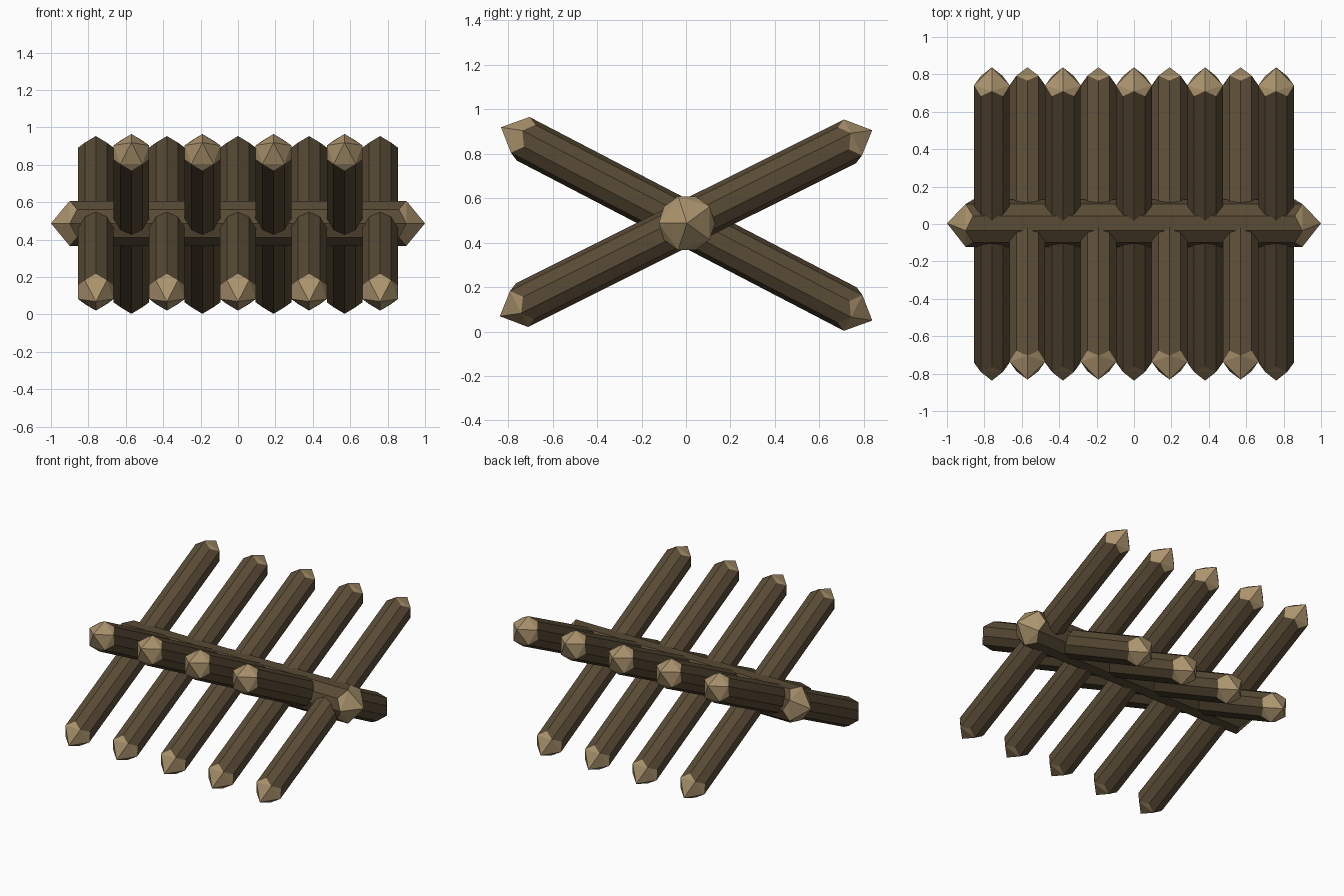
import bpy, bmesh, math
from mathutils import Vector

if "Cube" in bpy.data.objects:
    bpy.data.objects.remove(bpy.data.objects["Cube"])


def material(name, rgb):
    m = bpy.data.materials.new(name)
    m.diffuse_color = (*rgb, 1)
    m.use_nodes = True
    m.node_tree.nodes["Principled BSDF"].inputs["Base Color"].default_value = m.diffuse_color
    return m


BARK = material("dark bark", (0.10, 0.07, 0.036))
CUT = material("pale cut wood", (0.41, 0.295, 0.155))


def stake(name, center, axis, up, half, tip, radius, neck=0.04, flip=True):
    """Double-pointed log: ten-sided shaft, five-sided sharpened ends."""
    d = Vector(axis).normalized()
    u = Vector(up)
    u = (u - d * u.dot(d)).normalized()
    s = d.cross(u)
    c = Vector(center)
    bm = bmesh.new()

    def vert(along, j):
        a = math.radians(36 * j)
        return bm.verts.new(c + d * along + (u * math.cos(a) + s * math.sin(a)) * radius)

    shafts = []
    for e in (1, -1):
        off = 5 if (e < 0 and flip) else 0
        point = bm.verts.new(c + d * e * (half + tip))
        pent = [vert(e * half, 2 * k + off) for k in range(5)]
        ring = [vert(e * (half - neck), j) for j in range(10)]
        shafts.append(ring)
        for k in range(5):
            p, q, j = pent[k], pent[(k + 1) % 5], 2 * k + off
            a, b, n = ring[(j - 1) % 10], ring[j % 10], ring[(j + 1) % 10]
            # sharpened faces
            for tri in ((point, p, q), (p, q, n)):
                bm.faces.new(tri).material_index = 1
            # bark points reaching up to the cut
            for tri in ((p, a, b), (p, b, n)):
                bm.faces.new(tri)
    # shaft sides
    r0, r1 = shafts
    for j in range(10):
        i = (j + 1) % 10
        bm.faces.new((r0[j], r0[i], r1[i], r1[j]))
    bmesh.ops.recalc_face_normals(bm, faces=bm.faces)
    me = bpy.data.meshes.new(name)
    bm.to_mesh(me)
    bm.free()
    me.materials.append(BARK)
    me.materials.append(CUT)
    bpy.context.collection.objects.link(bpy.data.objects.new(name, me))


# central horizontal beam
stake("beam", (0, 0.004, 0.487), (1, 0, 0), (0, -1, 0), 0.90, 0.10, 0.127, flip=False)

# crossing stakes, alternating lean
for i in range(9):
    x = (i - 4) * 0.19
    if i % 2 == 0:
        stake(f"back_leaning_stake_{i}", (x, 0, 0.487), (0, 0.755, 0.377), (0, 0, 1),
              0.844, 0.092, 0.1)
    else:
        stake(f"front_leaning_stake_{i}", (x, 0.003, 0.484), (0, -0.753, 0.392), (0, 0, 1),
              0.849, 0.092, 0.1)
